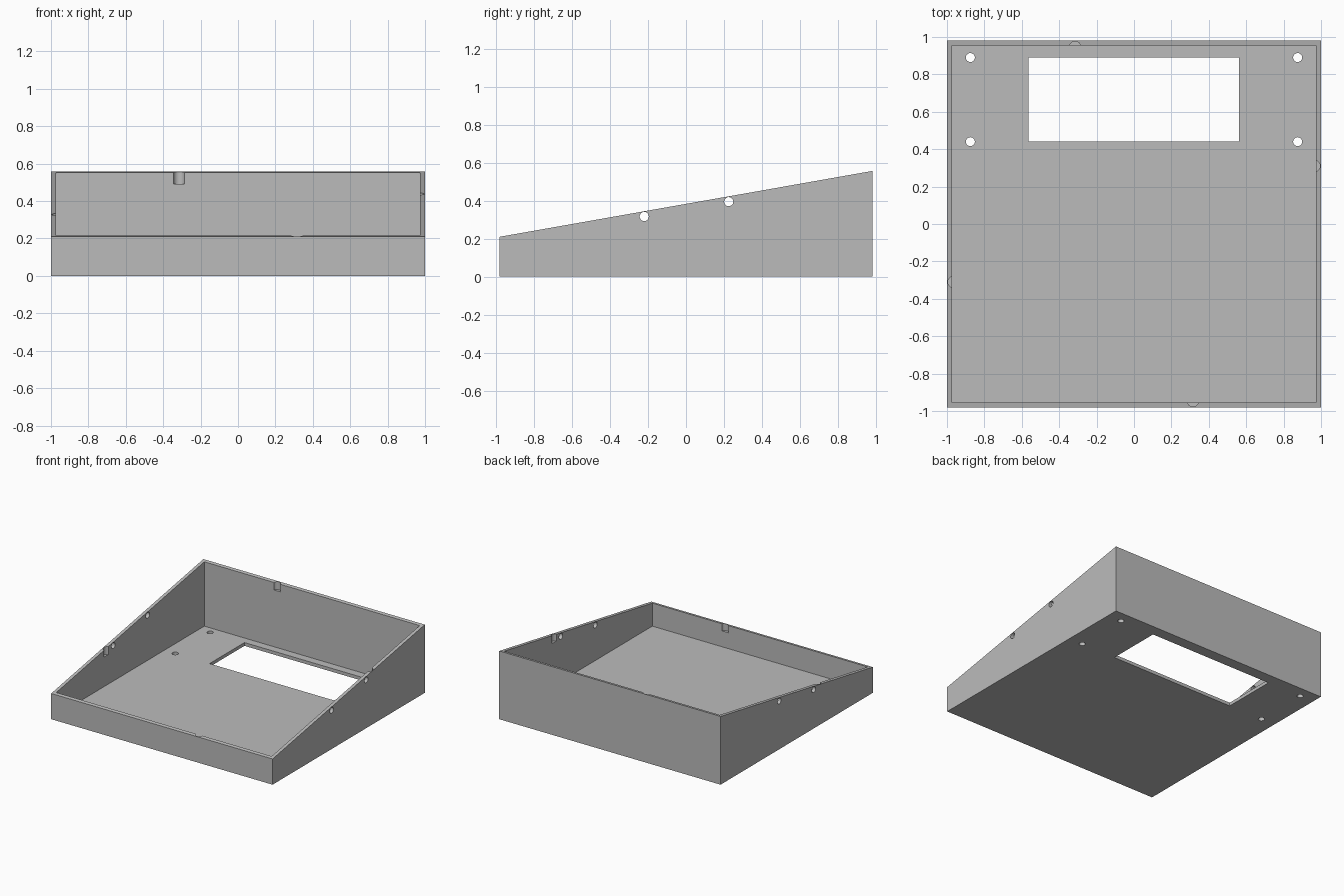
import bpy, bmesh, math
from mathutils import Vector

if "Cube" in bpy.data.objects:
    bpy.data.objects.remove(bpy.data.objects["Cube"], do_unlink=True)

W, D = 1.0, 0.982            # half width, half depth
FRONT_H, BACK_H = 0.21, 0.557
WALL = 0.027

grey = bpy.data.materials.new("plain grey")
grey.use_nodes = True
grey.diffuse_color = (0.5, 0.5, 0.5, 1)
grey.node_tree.nodes["Principled BSDF"].inputs["Base Color"].default_value = (0.5, 0.5, 0.5, 1)


def rim(y):
    """Height of the sloping rim at depth y."""
    return FRONT_H + (BACK_H - FRONT_H) * (y + D) / (2 * D)


def prism(name, profile, half_x):
    """Extrude a (y, z) profile across x."""
    bm = bmesh.new()
    face = bm.faces.new([bm.verts.new((-half_x, y, z)) for y, z in profile])
    new = bmesh.ops.extrude_face_region(bm, geom=[face])["geom"]
    verts = [g for g in new if isinstance(g, bmesh.types.BMVert)]
    bmesh.ops.translate(bm, verts=verts, vec=Vector((2 * half_x, 0, 0)))
    bmesh.ops.recalc_face_normals(bm, faces=bm.faces)
    mesh = bpy.data.meshes.new(name)
    bm.to_mesh(mesh)
    bm.free()
    mesh.materials.append(grey)
    obj = bpy.data.objects.new(name, mesh)
    bpy.context.collection.objects.link(obj)
    return obj


def cylinder(loc, radius, length, rot=(0, 0, 0)):
    bpy.ops.mesh.primitive_cylinder_add(vertices=32, radius=radius, depth=length,
                                        location=loc, rotation=rot)
    return bpy.context.object


# Wedge-shaped case, open at the sloping top
case = prism("sloped_case", [(-D, 0), (D, 0), (D, BACK_H), (-D, FRONT_H)], W)
inner = D - WALL
cutters = [prism("cavity_cutter", [(-inner, WALL), (inner, WALL), (inner, 1), (-inner, 1)], W - WALL)]

# Rectangular floor window
bpy.ops.mesh.primitive_cube_add(size=1, location=(-0.002, 0.665, 0))
window = bpy.context.object
window.scale = (1.126, 0.45, 0.2)
cutters.append(window)

# Floor screw holes
for x in (-0.875, 0.875):
    for y in (0.44, 0.89):
        cutters.append(cylinder((x, y, 0), 0.024, 0.2))

# Holes through both side walls
for y, z in ((-0.22, 0.317), (0.225, 0.395)):
    cutters.append(cylinder((0, y, z), 0.024, 3, (0, math.pi / 2, 0)))

# Rounded notches inside the rim, one in each wall
inset = 0.035
for x, y in ((-0.315, D - inset), (0.315, inset - D), (inset - W, -0.31), (W - inset, 0.31)):
    cutters.append(cylinder((x, y, rim(y) - 0.06 + 0.2), 0.03, 0.4))

# Cut everything out, then drop the cutters
for cutter in cutters:
    cutter.hide_render = True
    mod = case.modifiers.new("cut", 'BOOLEAN')
    mod.operation = 'DIFFERENCE'
    mod.solver = 'EXACT'
    mod.object = cutter

bpy.ops.object.select_all(action='DESELECT')
case.select_set(True)
bpy.context.view_layer.objects.active = case
for mod in list(case.modifiers):
    bpy.ops.object.modifier_apply(modifier=mod.name)
for cutter in cutters:
    bpy.data.objects.remove(cutter, do_unlink=True)
case.data.materials.clear()
case.data.materials.append(grey)
for poly in case.data.polygons:
    poly.material_index = 0
bpy.ops.object.shade_smooth_by_angle(angle=math.radians(30))
